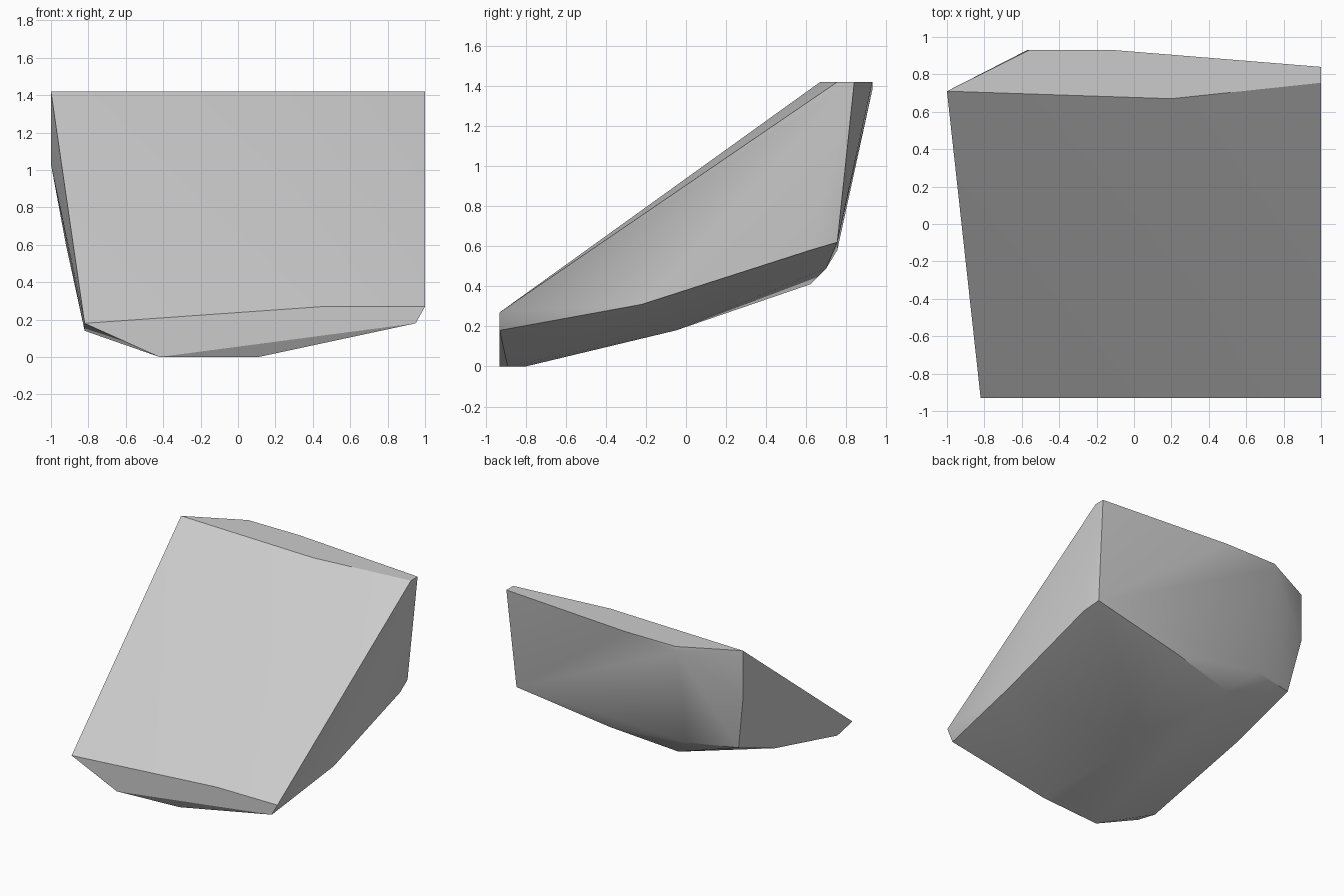
import bpy
import bmesh
from math import radians

# Remove only the default cube
cube = bpy.data.objects.get("Cube")
if cube:
    bpy.data.objects.remove(cube, do_unlink=True)

# Single stone colour
stone = bpy.data.materials.new("grey_stone")
stone.use_nodes = True
colour = (0.6, 0.6, 0.6, 1.0)
stone.diffuse_color = colour
stone.node_tree.nodes["Principled BSDF"].inputs["Base Color"].default_value = colour

FRONT, TOP, RIM = -0.93, 1.42, 0.93

# Corner points of the chipped boulder, grouped by the face they belong to
front_face = [(x, FRONT, z) for x, z in
              ((-0.82, 0.18), (0.46, 0.27), (1, 0.27), (0.95, 0.18), (-0.42, 0))]
top_face = [(x, y, TOP) for x, y in
            ((-1, 0.71), (0.2, 0.67), (1, 0.755), (1, 0.84), (-0.11, RIM), (-0.56, RIM))]
plus_x_side = [(1, -0.22, 0.31), (1, 0.62, 0.58), (0.97, 0.755, 0.62)]
minus_x_side = [(-1, 0.71, 1.03), (-0.92, 0.65, 0.6), (-0.87, 0.12, 0.38), (-0.82, -0.74, 0.14)]
back_face = [(-0.57, RIM, 1.38), (-0.54, 0.755, 0.58), (-0.37, 0.62, 0.41), (0.18, 0.7, 0.49)]
underside = [(0.11, -0.89, 0), (-0.1, -0.8, 0), (-0.1, -0.05, 0.18)]


def hull_object(name, points, material):
    """Wrap the points in a convex shell and merge its flat facets."""
    bm = bmesh.new()
    for point in points:
        bm.verts.new(point)
    result = bmesh.ops.convex_hull(bm, input=list(bm.verts))
    spare = {g for g in result["geom_interior"] + result["geom_unused"]
             if isinstance(g, bmesh.types.BMVert)}
    bmesh.ops.delete(bm, geom=list(spare), context="VERTS")
    bmesh.ops.dissolve_limit(bm, angle_limit=radians(1),
                             verts=list(bm.verts), edges=list(bm.edges))
    bmesh.ops.recalc_face_normals(bm, faces=list(bm.faces))
    mesh = bpy.data.meshes.new(name)
    bm.to_mesh(mesh)
    bm.free()
    mesh.materials.append(material)
    obj = bpy.data.objects.new(name, mesh)
    bpy.context.collection.objects.link(obj)
    return obj


# Boulder with softened facets and crisp main edges
boulder = hull_object("boulder", front_face + top_face + plus_x_side
                      + minus_x_side + back_face + underside, stone)
bpy.ops.object.select_all(action="DESELECT")
boulder.select_set(True)
bpy.context.view_layer.objects.active = boulder
bpy.ops.object.shade_smooth_by_angle(angle=radians(30))
